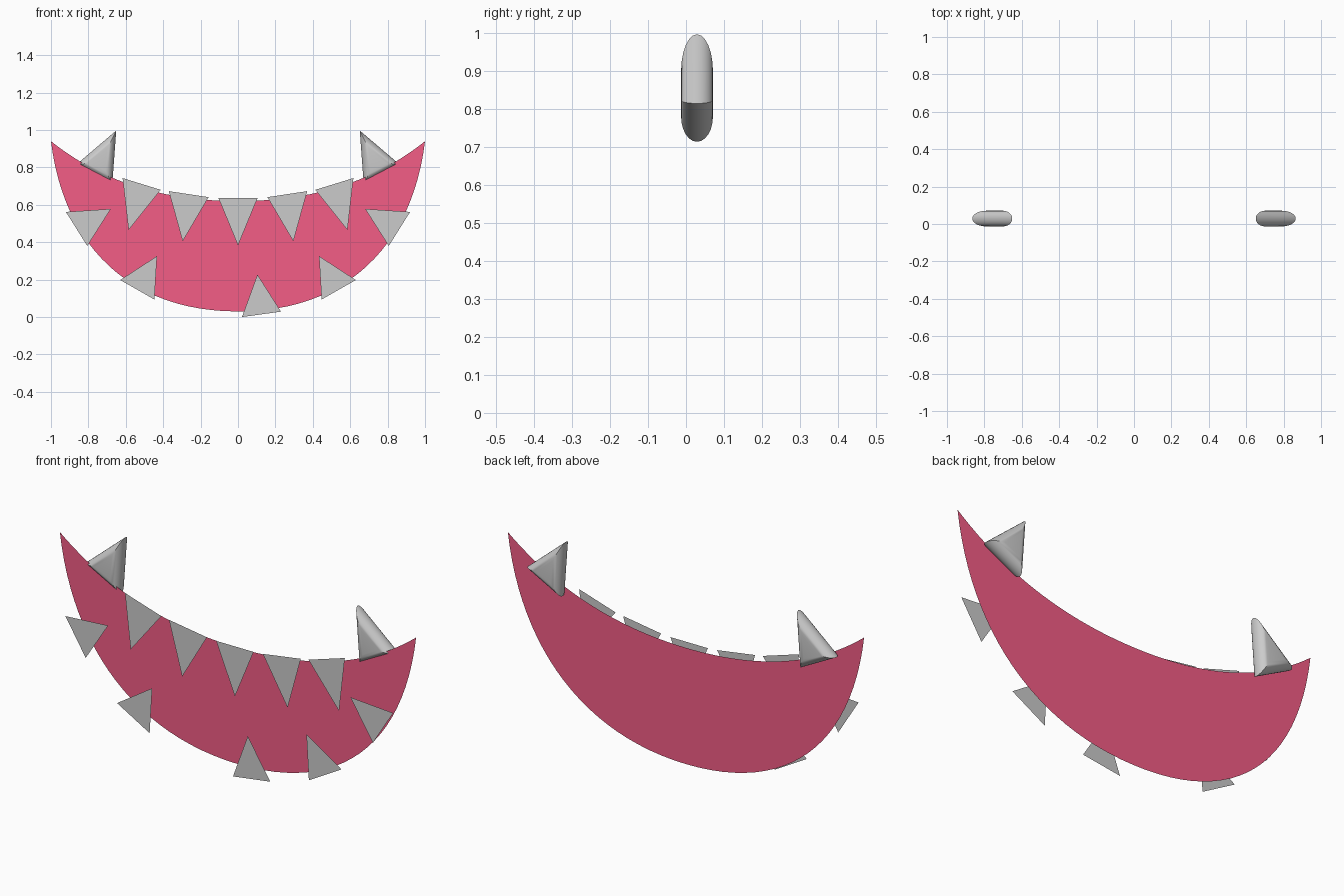
import bpy, bmesh
from math import sin, cos, pi
from mathutils import Vector
from mathutils.geometry import interpolate_bezier

if "Cube" in bpy.data.objects:
    bpy.data.objects.remove(bpy.data.objects["Cube"])


def make_object(name, verts, faces):
    mesh = bpy.data.meshes.new(name)
    mesh.from_pydata(verts, [], faces)
    bm = bmesh.new()
    bm.from_mesh(mesh)
    if len(faces) > 1:
        bmesh.ops.remove_doubles(bm, verts=bm.verts, dist=1e-5)
        bmesh.ops.recalc_face_normals(bm, faces=bm.faces)
    bm.to_mesh(mesh)
    bm.free()
    obj = bpy.data.objects.new(name, mesh)
    bpy.context.collection.objects.link(obj)
    return obj


def curve(points, n=25):
    """Left-half bezier in (x, z), mirrored to the right half."""
    half = [Vector(p) for p in interpolate_bezier(*[Vector((x, 0, z)) for x, z in points], n)]
    return half + [Vector((-p.x, 0, p.z)) for p in reversed(half[:-1])]


def flat_tooth(name, tri, y):
    a, b, c = tri
    if (b[0]-a[0])*(c[1]-a[1]) - (b[1]-a[1])*(c[0]-a[0]) < 0:
        b, c = c, b                       # keep the normal facing forward
    make_object(name, [(x, y, z) for x, z in (a, b, c)], [(0, 1, 2)])


def mirrored(tri):
    return [(-x, z) for x, z in tri]


def puffy_fang(name, tri, y, depth, steps=6):
    """Triangle with a round bevel to front and back."""
    a, b, c = [Vector(p) for p in tri]
    la, lb, lc = (b-c).length, (c-a).length, (a-b).length
    centre = (a*la + b*lb + c*lc) / (la+lb+lc)
    radius = abs((b-a).cross(c-a)) / (la+lb+lc)
    verts, faces = [], []
    for i in range(2*steps + 1):
        t = -pi/2 + pi*i/(2*steps)
        k = 1 - depth*(1-cos(t))/radius
        for p in (a, b, c):
            q = centre + (p-centre)*k
            verts.append((q.x, y + depth*sin(t), q.y))
    for i in range(2*steps):
        for j in range(3):
            m = (j+1) % 3
            faces.append((3*i+j, 3*i+m, 3*i+3+m, 3*i+3+j))
    n = len(verts)
    faces += [(0, 1, 2), (n-1, n-2, n-3)]
    obj = make_object(name, verts, faces)
    bpy.ops.object.select_all(action='DESELECT')
    obj.select_set(True)
    bpy.context.view_layer.objects.active = obj
    bpy.ops.object.shade_smooth_by_angle(angle=0.6)


# Flat crescent mouth
top = curve([(-1, .94), (-.70, .70), (-.35, .62), (0, .62)])
low = curve([(-1, .94), (-.93, .37), (-.57, .03), (0, .03)])
n = len(top)
strip = [(i, n+i, n+i+1, i+1) for i in range(1, n-2)]
strip += [(0, n+1, 1), (n-2, 2*n-2, n-1)]
mouth = make_object("mouth", top + low, strip)
if mouth.data.polygons[0].normal.y > 0:
    mouth.data.flip_normals()
red = bpy.data.materials.new("mouth_red")
red.diffuse_color = (0.9, 0.11, 0.24, 1)
red.use_nodes = True
red.node_tree.nodes["Principled BSDF"].inputs["Base Color"].default_value = red.diffuse_color
mouth.data.materials.append(red)

# Upper teeth
UPPER_Y, LOWER_Y = -.025, -.07
flat_tooth("upper_tooth_middle", [(-.105, .637), (.105, .637), (0, .383)], UPPER_Y)
upper = [[(-.37, .673), (-.157, .641), (-.296, .405)],
         [(-.617, .743), (-.413, .68), (-.585, .465)]]
# Lower teeth
lower = [[(-.92, .562), (-.68, .578), (-.806, .38)],
         [(-.63, .198), (-.433, .326), (-.447, .094)]]
flat_tooth("lower_tooth_middle", [(.104, .227), (.23, .029), (.021, 0)], LOWER_Y)
for label, rows, y in (("upper", upper, UPPER_Y), ("lower", lower, LOWER_Y)):
    for i, tri in enumerate(rows):
        flat_tooth(f"{label}_tooth_left_{i+1}", tri, y)
        flat_tooth(f"{label}_tooth_right_{i+1}", mirrored(tri), y)

# Upright corner fangs
fang = [(-.651, .997), (-.865, .815), (-.672, .714)]
puffy_fang("fang_left", fang, .029, .042)
puffy_fang("fang_right", mirrored(fang), .029, .042)
